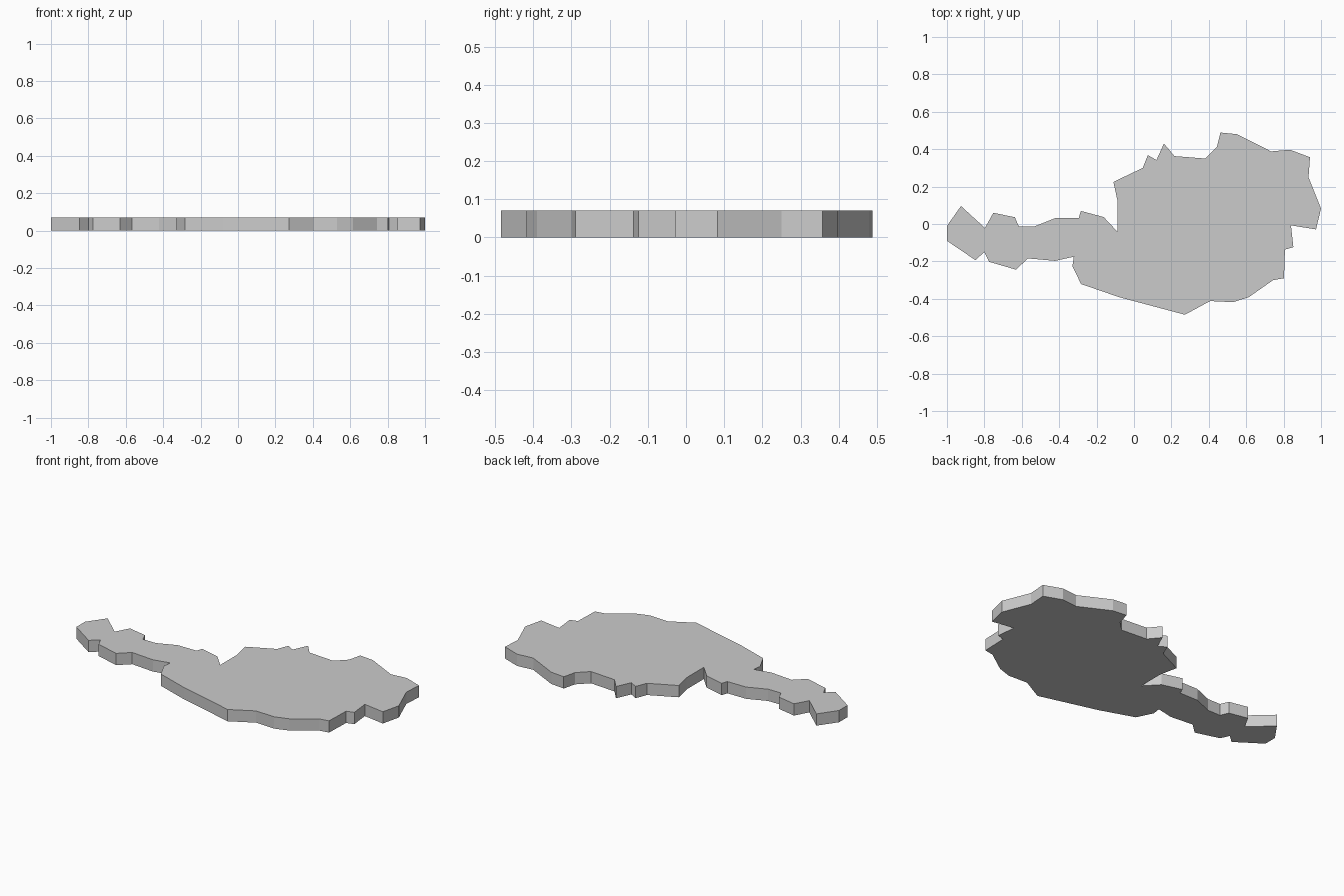
import bpy, bmesh

if "Cube" in bpy.data.objects:
    bpy.data.objects.remove(bpy.data.objects["Cube"])

THICKNESS = 0.07

# Outline of the flat slab, clockwise from the western tip
north_edge = [
    (-1, -.01), (-.925, .096), (-.797, -.021), (-.752, .06), (-.637, .036),
    (-.616, -.013), (-.532, -.013), (-.418, .033), (-.295, .033), (-.284, .07),
    (-.162, .037), (-.087, -.043), (-.087, .118), (-.11, .225), (.047, .3),
    (.074, .368), (.12, .342), (.16, .43), (.216, .363), (.38, .35),
    (.443, .411), (.462, .489), (.55, .48), (.733, .388), (.834, .397),
    (.941, .357), (.933, .25), (1, .083)]
south_edge = [
    (.973, -.029), (.839, -.007), (.852, -.124), (.807, -.137), (.802, -.29),
    (.744, -.3), (.614, -.391), (.53, -.418), (.407, -.412), (.272, -.485),
    (-.08, -.391), (-.283, -.321), (-.329, -.226), (-.322, -.175),
    (-.422, -.197), (-.567, -.184), (-.631, -.244), (-.775, -.202),
    (-.8, -.15), (-.848, -.193), (-1, -.09)]

# Fill the outline and extrude it upward
bm = bmesh.new()
base = bm.faces.new([bm.verts.new((x, y, 0)) for x, y in north_edge + south_edge])
extruded = bmesh.ops.extrude_face_region(bm, geom=[base], use_keep_orig=True)
top_verts = [g for g in extruded["geom"] if isinstance(g, bmesh.types.BMVert)]
bmesh.ops.translate(bm, verts=top_verts, vec=(0, 0, THICKNESS))

# Triangulate the concave caps cleanly
caps = [f for f in bm.faces if len(f.verts) > 4]
bmesh.ops.triangulate(bm, faces=caps, ngon_method='EAR_CLIP')
bmesh.ops.recalc_face_normals(bm, faces=bm.faces)

mesh = bpy.data.meshes.new("map_slab")
bm.to_mesh(mesh)
bm.free()
slab = bpy.data.objects.new("map_slab", mesh)
bpy.context.collection.objects.link(slab)
